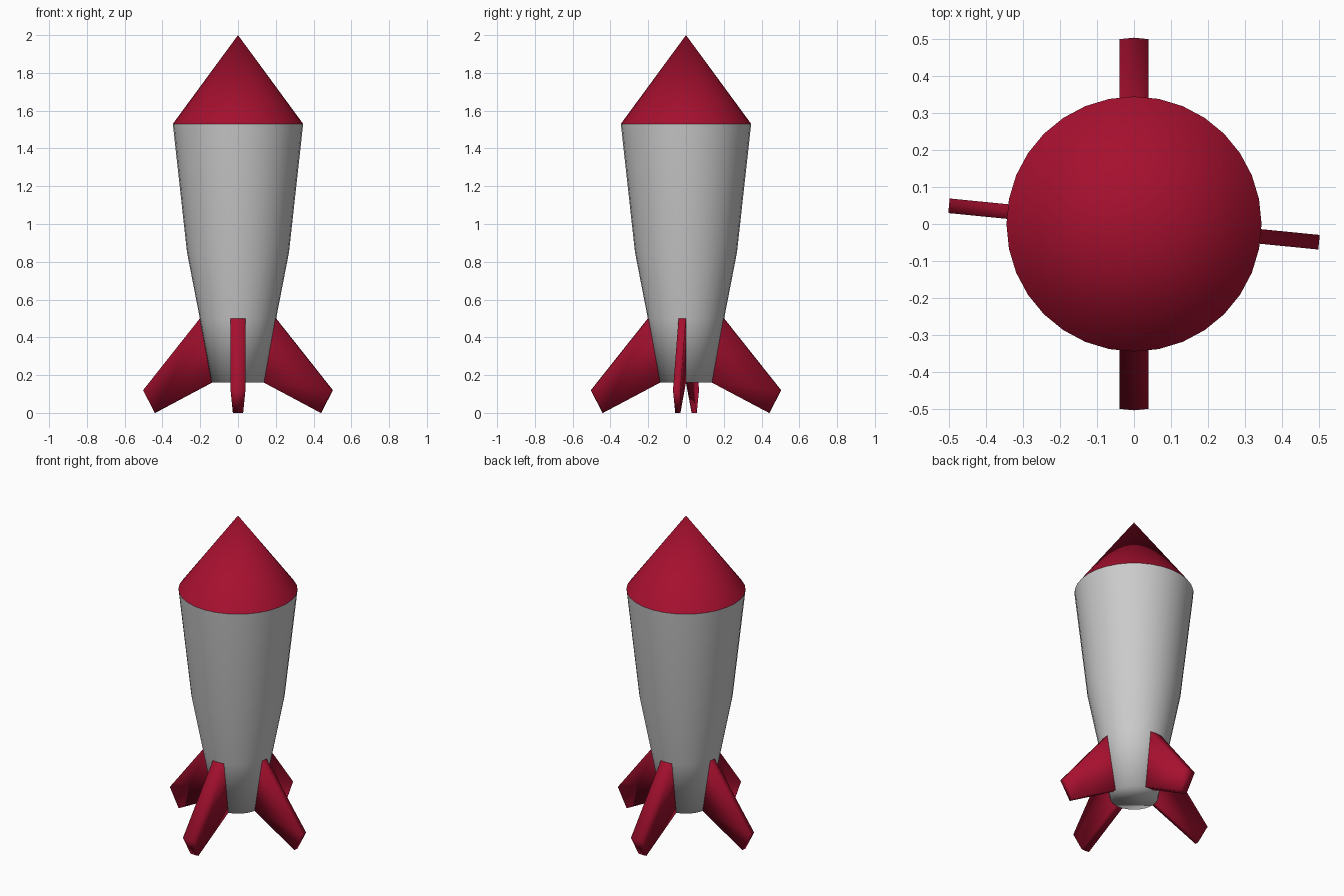
import bpy
from math import radians, cos, sin
from mathutils import Vector

if "Cube" in bpy.data.objects:
    bpy.data.objects.remove(bpy.data.objects["Cube"])

SIDES = 32
STEP = 360 / SIDES

red = bpy.data.materials.new("red_paint")
red.diffuse_color = (0.38, 0.005, 0.028, 1)
red.use_nodes = True
red.node_tree.nodes["Principled BSDF"].inputs["Base Color"].default_value = red.diffuse_color


def polar(r, deg, z):
    a = radians(deg)
    return Vector((r * cos(a), r * sin(a), z))


def make_object(name, verts, faces, material=None):
    mesh = bpy.data.meshes.new(name)
    mesh.from_pydata(verts, [], faces)
    mesh.shade_smooth()
    if material:
        mesh.materials.append(material)
    obj = bpy.data.objects.new(name, mesh)
    bpy.context.collection.objects.link(obj)
    return obj


def ring(r, z):
    return [polar(r, i * STEP, z) for i in range(SIDES)]


# Body: tapered hull, closed at the tail, open under the nose
profile = [(0.14, 0.16), (0.202, 0.5), (0.27, 0.85), (0.345, 1.53)]
verts = [v for r, z in profile for v in ring(r, z)]
faces = [tuple(reversed(range(SIDES)))]
for k in range(len(profile) - 1):
    for i in range(SIDES):
        j = (i + 1) % SIDES
        a, b = k * SIDES, (k + 1) * SIDES
        faces.append((a + i, a + j, b + j, b + i))
make_object("body", verts, faces)

# Nose cone: sits on the top rim of the body
verts = ring(*profile[-1]) + [Vector((0, 0, 2))]
faces = [(i, (i + 1) % SIDES, SIDES) for i in range(SIDES)]
make_object("nose_cone", verts, faces, red)


def make_fin(name, centre, panels):
    """Sweep `panels` hull panels outward and down from the lowest hull band."""
    (r_low, z_low), (r_top, z_top) = profile[:2]
    out = polar(0.302, centre, 0)
    start = centre - panels * STEP / 2
    verts, faces = [], []
    for k in range(panels + 1):
        low = polar(r_low, start + k * STEP, z_low)
        top = polar(r_top, start + k * STEP, z_top)
        # root bottom, tip bottom, tip top, root top
        verts += [low, low + out + Vector((0, 0, -0.16)),
                  top + out + Vector((0, 0, -0.38)), top]
    for k in range(panels):
        a, b = 4 * k, 4 * k + 4
        for s in range(3):
            faces.append((a + s, b + s, b + s + 1, a + s + 1))
    n = 4 * panels
    faces += [(0, 1, 2, 3), (n + 3, n + 2, n + 1, n)]
    make_object(name, verts, faces, red)


# Fins: front and back span two hull panels, the side fins only one
make_fin("front_fin", -90, 2)
make_fin("back_fin", 90, 2)
make_fin("right_fin", -STEP / 2, 1)
make_fin("left_fin", 180 - STEP / 2, 1)
